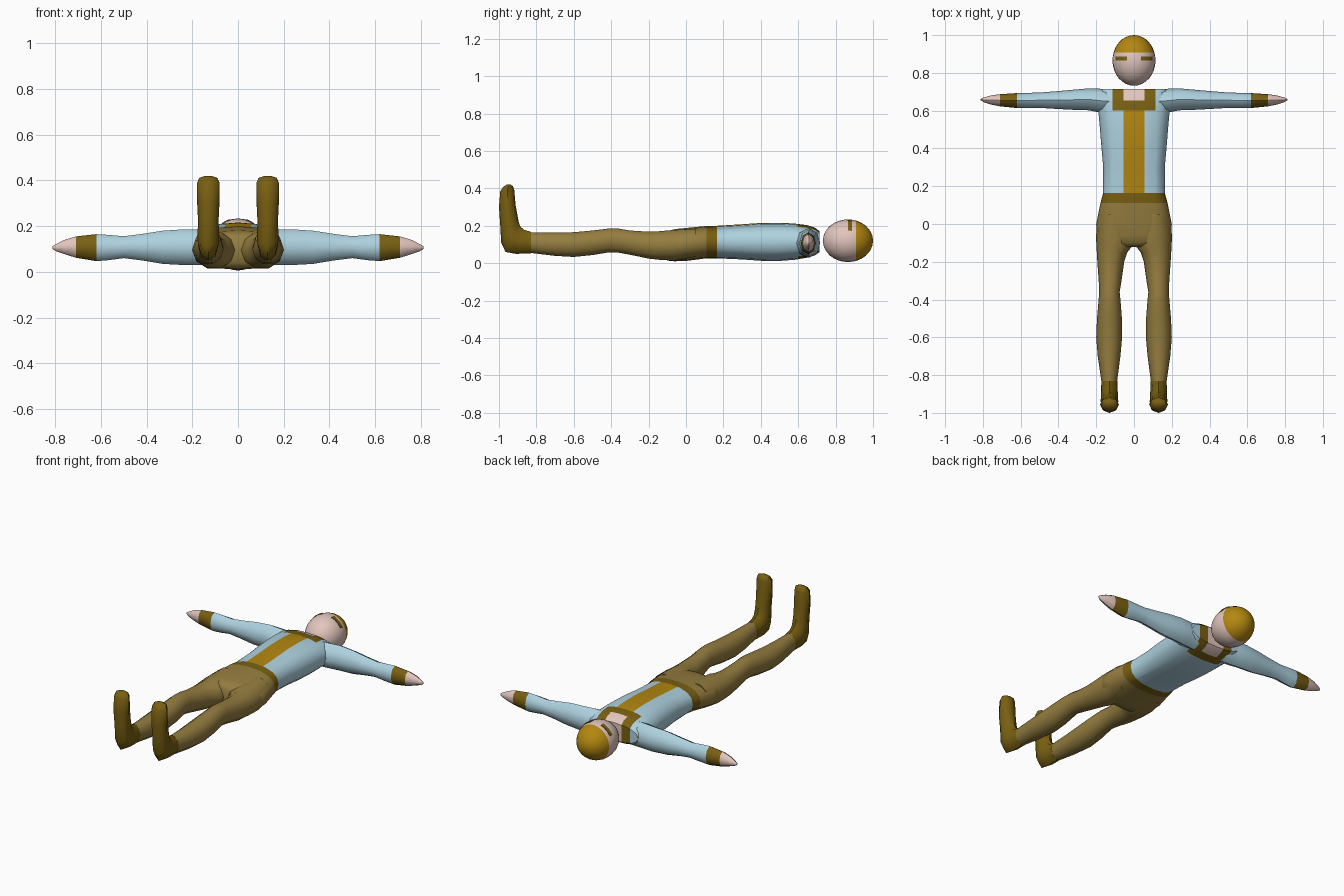
import bpy, bmesh, math
from mathutils import Vector

if "Cube" in bpy.data.objects:
    bpy.data.objects.remove(bpy.data.objects["Cube"])


def material(name, rgb):
    m = bpy.data.materials.new(name)
    m.diffuse_color = (*rgb, 1)
    m.use_nodes = True
    m.node_tree.nodes["Principled BSDF"].inputs["Base Color"].default_value = m.diffuse_color
    return m


BLUE = material("pale blue cloth", (0.42, 0.64, 0.74))
TAN = material("tan trousers", (0.30, 0.205, 0.05))
BROWN = material("dark brown leather", (0.19, 0.115, 0.006))
GOLD = material("gold", (0.45, 0.24, 0.005))
SKIN = material("skin", (0.76, 0.56, 0.51))


def finish(name, bm, mats, rule=None):
    """Turn a bmesh into a smooth object, coloured by a rule on face centre and normal."""
    bmesh.ops.recalc_face_normals(bm, faces=bm.faces)
    bm.normal_update()
    for f in bm.faces:
        f.material_index = rule(f.calc_center_median(), f.normal) if rule else 0
    me = bpy.data.meshes.new(name)
    bm.to_mesh(me)
    bm.free()
    for m in mats:
        me.materials.append(m)
    ob = bpy.data.objects.new(name, me)
    bpy.context.collection.objects.link(ob)
    bpy.ops.object.select_all(action='DESELECT')
    ob.select_set(True)
    bpy.context.view_layer.objects.active = ob
    bpy.ops.object.shade_smooth_by_angle(angle=math.radians(50))
    return ob


def loft(rings, sides, power=2.0):
    """Skin rings given as (centre, half-axis u, half-axis v)."""
    bm = bmesh.new()
    loops = []
    for c, u, v in rings:
        loop = []
        for i in range(sides):
            a = 2 * math.pi * i / sides
            ca, sa = math.cos(a), math.sin(a)
            p = math.copysign(abs(ca) ** (2 / power), ca)
            q = math.copysign(abs(sa) ** (2 / power), sa)
            loop.append(bm.verts.new(Vector(c) + Vector(u) * p + Vector(v) * q))
        loops.append(loop)
    for a, b in zip(loops, loops[1:]):
        for i in range(sides):
            j = (i + 1) % sides
            bm.faces.new((a[i], a[j], b[j], b[i]))
    bm.faces.new(loops[0])
    bm.faces.new(loops[-1])
    return bm


def cut(bm, co, no):
    geom = bm.verts[:] + bm.edges[:] + bm.faces[:]
    bmesh.ops.bisect_plane(bm, geom=geom, plane_co=co, plane_no=no, dist=1e-5)


def along_y(rows):
    """Rows are y, x low, x high, z low, z high."""
    return [((( a + b) / 2, y, (c + d) / 2), ((b - a) / 2, 0, 0), (0, 0, (d - c) / 2))
            for y, a, b, c, d in rows]


# torso with hips, belt, stripe, collar and neck opening
torso_rows = [(0.715, 0.17, 0.06, 0.17), (0.69, 0.185, 0.042, 0.19), (0.65, 0.19, 0.03, 0.203),
              (0.58, 0.187, 0.018, 0.212), (0.5, 0.18, 0.012, 0.216), (0.4, 0.172, 0.013, 0.215),
              (0.3, 0.163, 0.02, 0.208), (0.165, 0.163, 0.026, 0.2), (0.11, 0.178, 0.026, 0.199),
              (0.0, 0.2, 0.012, 0.188), (-0.06, 0.198, 0.01, 0.182), (-0.1, 0.16, 0.014, 0.172),
              (-0.122, 0.09, 0.04, 0.15)]
bm = loft(along_y([(y, -x, x, c, d) for y, x, c, d in torso_rows]), 16, 2.4)
for y in (0.6, 0.655):
    cut(bm, (0, y, 0), (0, 1, 0))
for x in (0.056, 0.115):
    for s in (-1, 1):
        cut(bm, (s * x, 0, 0), (1, 0, 0))


def torso_rule(c, n):
    x = abs(c.x)
    if c.y < 0.11:
        return 1
    if c.y < 0.165:
        return 2
    if c.y > 0.6 and x < 0.115:
        return 4 if c.y > 0.655 and x < 0.056 else 2
    return 3 if c.y < 0.6 and x < 0.056 and n.z > 0 else 0


finish("torso", bm, [BLUE, TAN, BROWN, GOLD, SKIN], torso_rule)

# limb profiles for the +x side
arm_rows = [(0.1, 0.585, 0.71, 0.03, 0.185), (0.18, 0.59, 0.716, 0.03, 0.186),
            (0.24, 0.602, 0.718, 0.03, 0.186), (0.33, 0.605, 0.71, 0.035, 0.18),
            (0.42, 0.61, 0.702, 0.05, 0.166), (0.5, 0.615, 0.696, 0.06, 0.156),
            (0.57, 0.614, 0.694, 0.051, 0.162), (0.62, 0.614, 0.693, 0.047, 0.165),
            (0.71, 0.623, 0.687, 0.062, 0.155), (0.76, 0.633, 0.68, 0.078, 0.14),
            (0.795, 0.645, 0.67, 0.09, 0.122), (0.812, 0.655, 0.662, 0.1, 0.112)]
leg_rows = [(0.05, 0.03, 0.187, 0.03, 0.188), (-0.06, 0.008, 0.201, 0.011, 0.182),
            (-0.12, 0.012, 0.199, 0.012, 0.177), (-0.15, 0.035, 0.197, 0.015, 0.174),
            (-0.2, 0.052, 0.194, 0.021, 0.172), (-0.3, 0.066, 0.187, 0.042, 0.178),
            (-0.36, 0.076, 0.184, 0.053, 0.188), (-0.41, 0.071, 0.188, 0.055, 0.189),
            (-0.5, 0.064, 0.196, 0.04, 0.178), (-0.6, 0.063, 0.2, 0.03, 0.169),
            (-0.7, 0.072, 0.192, 0.036, 0.166), (-0.83, 0.089, 0.173, 0.052, 0.168)]
# boot rings: y and z of the rear/sole point, y and z of the front point, half width
boot_rows = [(-0.83, 0.052, -0.83, 0.168, 0.043), (-0.91, 0.05, -0.865, 0.178, 0.044),
             (-0.965, 0.06, -0.885, 0.195, 0.046), (-0.988, 0.11, -0.893, 0.215, 0.047),
             (-0.993, 0.2, -0.9, 0.25, 0.045), (-1.0, 0.3, -0.911, 0.31, 0.049),
             (-0.993, 0.385, -0.918, 0.39, 0.05), (-0.975, 0.41, -0.925, 0.412, 0.04),
             (-0.958, 0.42, -0.938, 0.42, 0.015)]

for s, side in ((-1, "left"), (1, "right")):
    # sleeve, cuff and hand
    rings = [((s * x, (a + b) / 2, (c + d) / 2), (0, (b - a) / 2, 0), (0, 0, (d - c) / 2))
             for x, a, b, c, d in arm_rows]
    finish(side + "_arm", loft(rings, 8), [BLUE, BROWN, SKIN],
           lambda c, n: 0 if abs(c.x) < 0.62 else 1 if abs(c.x) < 0.71 else 2)
    # trouser leg
    rings = along_y([(y, *sorted((s * a, s * b)), c, d) for y, a, b, c, d in leg_rows])
    finish(side + "_leg", loft(rings, 10), [TAN])
    # boot with toes pointing up
    rings = [((s * 0.13, (a + c) / 2, (b + d) / 2), (w, 0, 0), (0, (c - a) / 2, (d - b) / 2))
             for a, b, c, d, w in boot_rows]
    finish(side + "_boot", loft(rings, 8), [BROWN])

# head with cap of hair
HC, HR = Vector((0, 0.866, 0.12)), Vector((0.114, 0.134, 0.114))
bm = bmesh.new()
bmesh.ops.create_uvsphere(bm, u_segments=24, v_segments=16, radius=1)
for v in bm.verts:
    v.co = HC + Vector((v.co.x * HR.x, v.co.z * HR.y, v.co.y * HR.z))
cut(bm, (0, 0.908, 0), (0, 1, 0))
finish("head", bm, [SKIN, GOLD], lambda c, n: 1 if c.y > 0.908 else 0)

# eyes: thin plates wrapped over the face
for s, side in ((-1, "left"), (1, "right")):
    bm = bmesh.new()
    bmesh.ops.create_grid(bm, x_segments=6, y_segments=2, size=1)
    for v in bm.verts:
        x, y = s * (0.035 + 0.033) + v.co.x * 0.031, 0.876 + v.co.y * 0.011
        k = 1 - (x / HR.x) ** 2 - ((y - HC.y) / HR.y) ** 2
        v.co = (x, y, HC.z + HR.z * math.sqrt(max(k, 0)) + 0.003)
    ext = bmesh.ops.extrude_face_region(bm, geom=bm.faces[:])
    for v in ext["geom"]:
        if isinstance(v, bmesh.types.BMVert):
            v.co.z -= 0.008
    finish(side + "_eye", bm, [BROWN])
